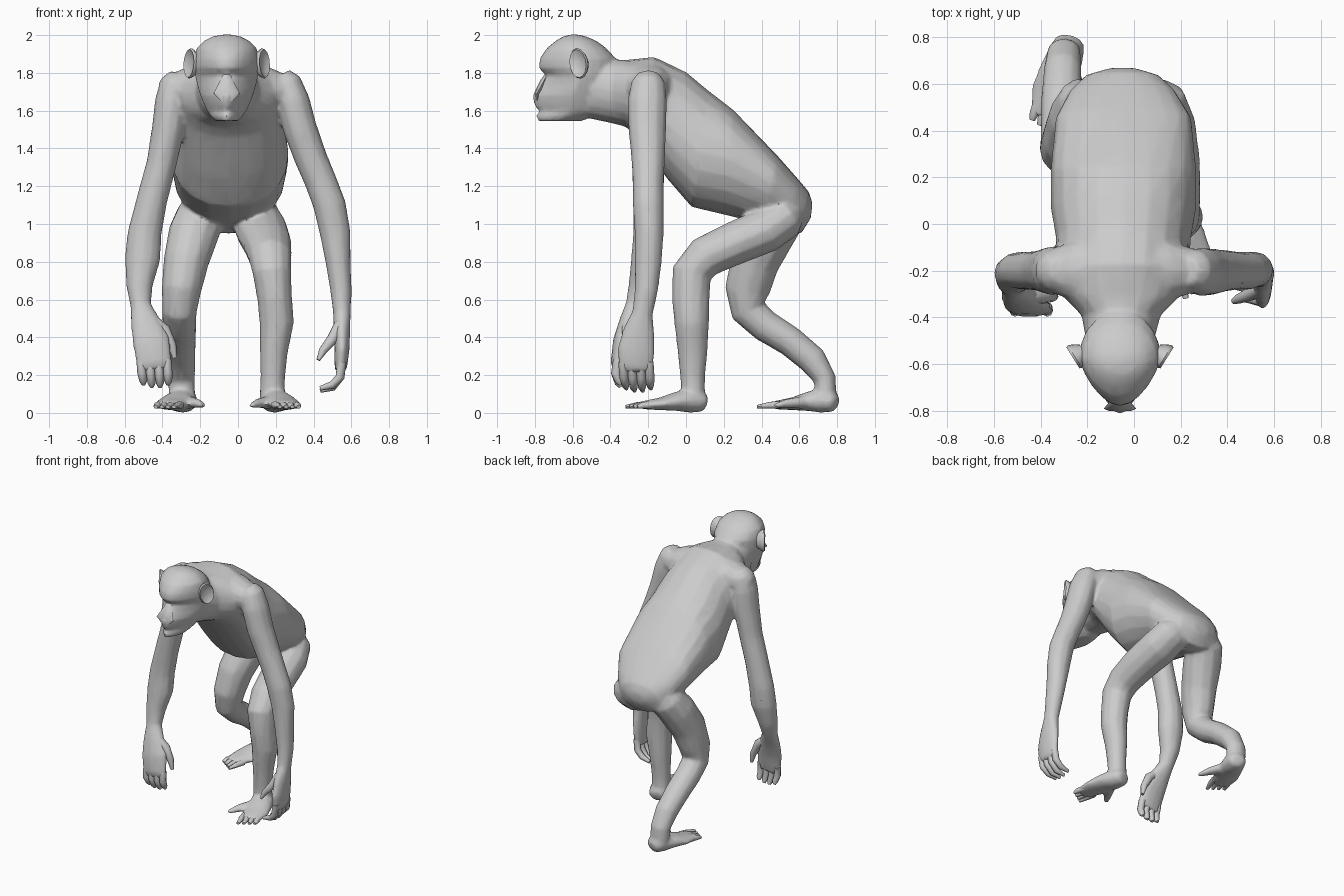
import bpy, bmesh, math
from mathutils import Vector, Matrix

fur = bpy.data.materials.new("grey_fur")
fur.diffuse_color = (0.6, 0.6, 0.6, 1)


def select(objs):
    bpy.ops.object.select_all(action='DESELECT')
    for o in objs:
        o.select_set(True)
    bpy.context.view_layer.objects.active = objs[0]


def skin(name, rings, angle=50):
    """Bridge equal-sized rings of points into a capped, smooth-shaded part."""
    bm = bmesh.new()
    loops = [[bm.verts.new(p) for p in ring] for ring in rings]
    n = len(loops[0])
    for a, b in zip(loops, loops[1:]):
        for i in range(n):
            j = (i + 1) % n
            bm.faces.new((a[i], a[j], b[j], b[i]))
    bm.faces.new(loops[0])
    bm.faces.new(loops[-1])
    bmesh.ops.recalc_face_normals(bm, faces=bm.faces)
    mesh = bpy.data.meshes.new(name)
    bm.to_mesh(mesh)
    bm.free()
    obj = bpy.data.objects.new(name, mesh)
    bpy.context.collection.objects.link(obj)
    mesh.materials.append(fur)
    select([obj])
    bpy.ops.object.shade_smooth_by_angle(angle=math.radians(angle))
    return obj


def tube(name, pts, n=12, ref=(1, 0, 0), xf=Matrix()):
    """Elliptical tube through (x, y, z, radius along ref, other radius)."""
    c = [Vector(p[:3]) for p in pts]
    rings = []
    for i, p in enumerate(pts):
        t = (c[min(i + 1, len(c) - 1)] - c[max(i - 1, 0)]).normalized()
        u = Vector(ref)
        u = (u - t * u.dot(t)).normalized()
        v = t.cross(u)
        rings.append([xf @ (c[i] + u * p[3] * math.cos(a) + v * p[-1] * math.sin(a))
                      for a in (2 * math.pi * k / n for k in range(n))])
    return skin(name, rings)


def side_loft(name, sections, n=20):
    """Loft of (back y, z, belly y, z, centre x, half width, lift of the widest line)."""
    rings = []
    for y1, z1, y0, z0, cx, w, lift in sections:
        ring = []
        for k in range(n):
            a = 2 * math.pi * k / n
            s = math.sin(a) * 0.5 + 0.5 + lift * math.cos(a) ** 2
            cw = math.copysign(abs(math.cos(a)) ** 0.88, math.cos(a))
            ring.append((cx + w * cw, y0 + (y1 - y0) * s, z0 + (z1 - z0) * s))
        rings.append(ring)
    return skin(name, rings)


# Torso, from rump to neck
body = [side_loft("body", [
    (0.67, 1.11, 0.66, 1.03, -0.05, 0.06, 0),
    (0.65, 1.17, 0.61, 0.95, -0.05, 0.16, 0.05),
    (0.60, 1.23, 0.52, 0.95, -0.05, 0.225, 0.1),
    (0.49, 1.355, 0.40, 1.00, -0.045, 0.29, 0.12),
    (0.25, 1.605, 0.20, 1.05, -0.045, 0.312, 0.03),
    (0.12, 1.705, 0.03, 1.09, -0.045, 0.312, -0.03),
    (0.0, 1.805, -0.10, 1.24, -0.045, 0.29, -0.05),
    (-0.17, 1.885, -0.26, 1.46, -0.05, 0.28, -0.03),
    (-0.30, 1.87, -0.32, 1.515, -0.055, 0.25, 0),
    (-0.38, 1.87, -0.40, 1.535, -0.055, 0.17, 0),
    (-0.48, 1.89, -0.52, 1.56, -0.06, 0.145, 0)])]
body.append(tube("shoulders", [
    (-0.40, -0.2, 1.68, 0.07, 0.07), (-0.34, -0.2, 1.70, 0.10, 0.09),
    (-0.25, -0.2, 1.73, 0.13, 0.105), (-0.05, -0.2, 1.76, 0.14, 0.115),
    (0.14, -0.2, 1.73, 0.13, 0.105), (0.24, -0.2, 1.70, 0.10, 0.09),
    (0.32, -0.2, 1.68, 0.07, 0.07)], ref=(0, 1, 0)))

# Head: horizontal slices (z, face y, nape y, half width, narrowing of the face)
HX = -0.06
rings = []
for z, yf, yb, w, narrow in [
        (1.545, -0.785, -0.55, 0.06, 0.3), (1.575, -0.795, -0.48, 0.09, 0.4),
        (1.60, -0.775, -0.44, 0.105, 0.5), (1.62, -0.80, -0.42, 0.115, 0.5),
        (1.68, -0.815, -0.39, 0.14, 0.5), (1.73, -0.78, -0.38, 0.155, 0.5),
        (1.785, -0.74, -0.37, 0.168, 0.35), (1.825, -0.78, -0.375, 0.175, 0.3),
        (1.875, -0.775, -0.37, 0.175, 0.25), (1.93, -0.738, -0.42, 0.16, 0.15),
        (1.97, -0.69, -0.475, 0.12, 0.1), (1.993, -0.65, -0.53, 0.075, 0),
        (2.003, -0.61, -0.57, 0.02, 0)]:
    ring = []
    for k in range(20):
        a = 2 * math.pi * k / 20
        f = max(0, -math.sin(a))
        ring.append((HX + w * math.cos(a) * (1 - narrow * f),
                     (yf + yb) / 2 + (yb - yf) / 2 * math.sin(a), z))
    rings.append(ring)
body.append(skin("head", rings, 35))
tube("nose", [(HX, -0.73, 1.80, 0.015, 0.01), (HX, -0.757, 1.75, 0.04, 0.018),
              (HX, -0.79, 1.69, 0.07, 0.014), (HX, -0.79, 1.65, 0.03, 0.01)], 8)

# Ears: dished ovals flaring backwards
for s, side in ((-1, "left"), (1, "right")):
    xf = (Matrix.Translation((HX + s * 0.18, -0.56, 1.85))
          @ Matrix.Rotation(s * math.radians(-32), 4, 'Z'))
    prof = [(-0.03, 0.6), (0.0, 0.9), (0.015, 1.0), (0.025, 0.92), (0.012, 0.6), (0.008, 0.2)]
    skin(side + "_ear", [[xf @ Vector((s * h, 0.057 * r * math.cos(a), 0.08 * r * math.sin(a)
                                       - 0.012 * r * math.cos(a)))
                          for a in (2 * math.pi * k / 14 for k in range(14))]
                         for h, r in prof])

# Arms, shoulder to palm
body.append(tube("left_arm", [
    (-0.31, -0.20, 1.79, 0.05, 0.06), (-0.33, -0.20, 1.75, 0.08, 0.09),
    (-0.35, -0.20, 1.65, 0.09, 0.105), (-0.37, -0.20, 1.50, 0.087, 0.10),
    (-0.405, -0.20, 1.32, 0.08, 0.087), (-0.455, -0.20, 1.13, 0.082, 0.082),
    (-0.495, -0.20, 0.95, 0.09, 0.08), (-0.505, -0.21, 0.82, 0.095, 0.08),
    (-0.522, -0.24, 0.67, 0.07, 0.065), (-0.515, -0.27, 0.57, 0.055, 0.05),
    (-0.49, -0.31, 0.48, 0.08, 0.045), (-0.46, -0.345, 0.38, 0.10, 0.042),
    (-0.445, -0.365, 0.27, 0.095, 0.034), (-0.44, -0.365, 0.23, 0.085, 0.025)]))
body.append(tube("right_arm", [
    (0.23, -0.20, 1.79, 0.05, 0.06), (0.255, -0.20, 1.75, 0.08, 0.09),
    (0.29, -0.205, 1.65, 0.09, 0.105), (0.33, -0.205, 1.50, 0.09, 0.10),
    (0.385, -0.20, 1.35, 0.087, 0.09), (0.44, -0.20, 1.22, 0.085, 0.082),
    (0.485, -0.20, 1.10, 0.087, 0.082), (0.515, -0.195, 0.95, 0.082, 0.077),
    (0.53, -0.20, 0.80, 0.067, 0.072), (0.545, -0.21, 0.65, 0.057, 0.062),
    (0.55, -0.23, 0.53, 0.047, 0.055), (0.55, -0.25, 0.43, 0.044, 0.085),
    (0.55, -0.265, 0.33, 0.04, 0.10), (0.545, -0.265, 0.25, 0.034, 0.095),
    (0.54, -0.265, 0.22, 0.027, 0.085)]))

# Fingers and thumbs
for i in range(4):
    d = (i - 1.5) * 0.046
    tip = 0.13 + 0.012 * abs(i - 1.5)
    tube(f"left_finger_{i + 1}", [
        (-0.445 + d, -0.36, 0.28, 0.024, 0.026), (-0.44 + d, -0.372, 0.21, 0.024, 0.025),
        (-0.435 + d * 0.95, -0.355, tip + 0.02, 0.021, 0.021),
        (-0.435 + d * 0.95, -0.345, tip, 0.01, 0.01)], 8)
    tube(f"right_finger_{i + 1}", [
        (0.55, -0.265 + d, 0.27, 0.024, 0.024), (0.54, -0.26 + d, 0.19, 0.024, 0.024),
        (0.50, -0.255 + d * 0.95, tip, 0.021, 0.021),
        (0.435, -0.25 + d * 0.95, tip - 0.018, 0.01, 0.012)], 8, (0, 1, 0))
tube("left_thumb", [(-0.45, -0.31, 0.49, 0.03, 0.03), (-0.39, -0.31, 0.44, 0.032, 0.03),
                    (-0.35, -0.31, 0.36, 0.024, 0.024), (-0.335, -0.31, 0.29, 0.012, 0.012)], 8)
tube("right_thumb", [(0.54, -0.28, 0.47, 0.03, 0.03), (0.50, -0.30, 0.39, 0.03, 0.03),
                     (0.45, -0.32, 0.33, 0.022, 0.022), (0.425, -0.33, 0.28, 0.01, 0.012)], 8)

# Legs, hip to ankle
body.append(tube("left_leg", [
    (-0.17, 0.55, 1.12, 0.09, 0.07), (-0.195, 0.52, 1.05, 0.13, 0.12),
    (-0.235, 0.45, 0.95, 0.135, 0.13), (-0.275, 0.365, 0.80, 0.12, 0.13),
    (-0.30, 0.325, 0.65, 0.105, 0.12), (-0.31, 0.33, 0.54, 0.092, 0.095),
    (-0.31, 0.42, 0.46, 0.09, 0.085), (-0.31, 0.55, 0.38, 0.087, 0.08),
    (-0.305, 0.67, 0.28, 0.08, 0.077), (-0.30, 0.735, 0.18, 0.072, 0.06),
    (-0.295, 0.74, 0.06, 0.07, 0.058)]))
body.append(tube("right_leg", [
    (0.07, 0.58, 1.07, 0.08, 0.07), (0.09, 0.53, 1.04, 0.13, 0.115),
    (0.125, 0.42, 0.965, 0.14, 0.12), (0.155, 0.25, 0.895, 0.13, 0.115),
    (0.17, 0.10, 0.825, 0.115, 0.11), (0.18, 0.03, 0.74, 0.102, 0.107),
    (0.195, 0.025, 0.60, 0.092, 0.10), (0.205, 0.03, 0.48, 0.092, 0.092),
    (0.19, 0.035, 0.33, 0.075, 0.08), (0.185, 0.035, 0.20, 0.065, 0.067),
    (0.18, 0.04, 0.06, 0.068, 0.06)]))

# Feet with four short toes and a spread big toe; s points outward
for side, s, x, y, turn in (("left", -1, -0.295, 0.715, 17), ("right", 1, 0.195, 0.02, 14)):
    xf = Matrix.Translation((x, y, 0)) @ Matrix.Rotation(s * math.radians(turn), 4, 'Z')
    body.append(tube(side + "_foot", [
        (0, 0.09, 0.055, 0.04, 0.03), (0, 0.07, 0.06, 0.065, 0.055),
        (0, 0.0, 0.065, 0.08, 0.065), (s * 0.005, -0.08, 0.06, 0.088, 0.05),
        (s * 0.01, -0.16, 0.048, 0.09, 0.034), (s * 0.005, -0.24, 0.042, 0.075, 0.024),
        (0, -0.27, 0.042, 0.065, 0.018)], xf=xf))
    body.append(tube(side + "_big_toe", [
        (0, -0.04, 0.055, 0.045, 0.04), (-s * 0.08, -0.10, 0.055, 0.04, 0.032),
        (-s * 0.13, -0.15, 0.05, 0.03, 0.025), (-s * 0.18, -0.20, 0.038, 0.016, 0.014)], 8, xf=xf))
    for i in range(4):
        d = s * (i - 1.5) * 0.037
        tube(f"{side}_toe_{i + 1}", [
            (d, -0.21, 0.042, 0.02, 0.02), (d, -0.27, 0.04, 0.02, 0.018),
            (d, -0.335 + 0.012 * i, 0.032, 0.012, 0.01)], 8, xf=xf)

# Fuse torso, head and limbs into one continuous skin
select(body)
bpy.ops.object.join()
skin_obj = body[0]
fuse = skin_obj.modifiers.new("fuse", 'REMESH')
fuse.mode = 'VOXEL'
fuse.voxel_size = 0.012
soft = skin_obj.modifiers.new("soften", 'SMOOTH')
soft.iterations = 4
thin = skin_obj.modifiers.new("simplify", 'DECIMATE')
thin.ratio = 0.15
bpy.ops.object.convert(target='MESH')
bpy.ops.object.shade_smooth_by_angle(angle=math.radians(50))
